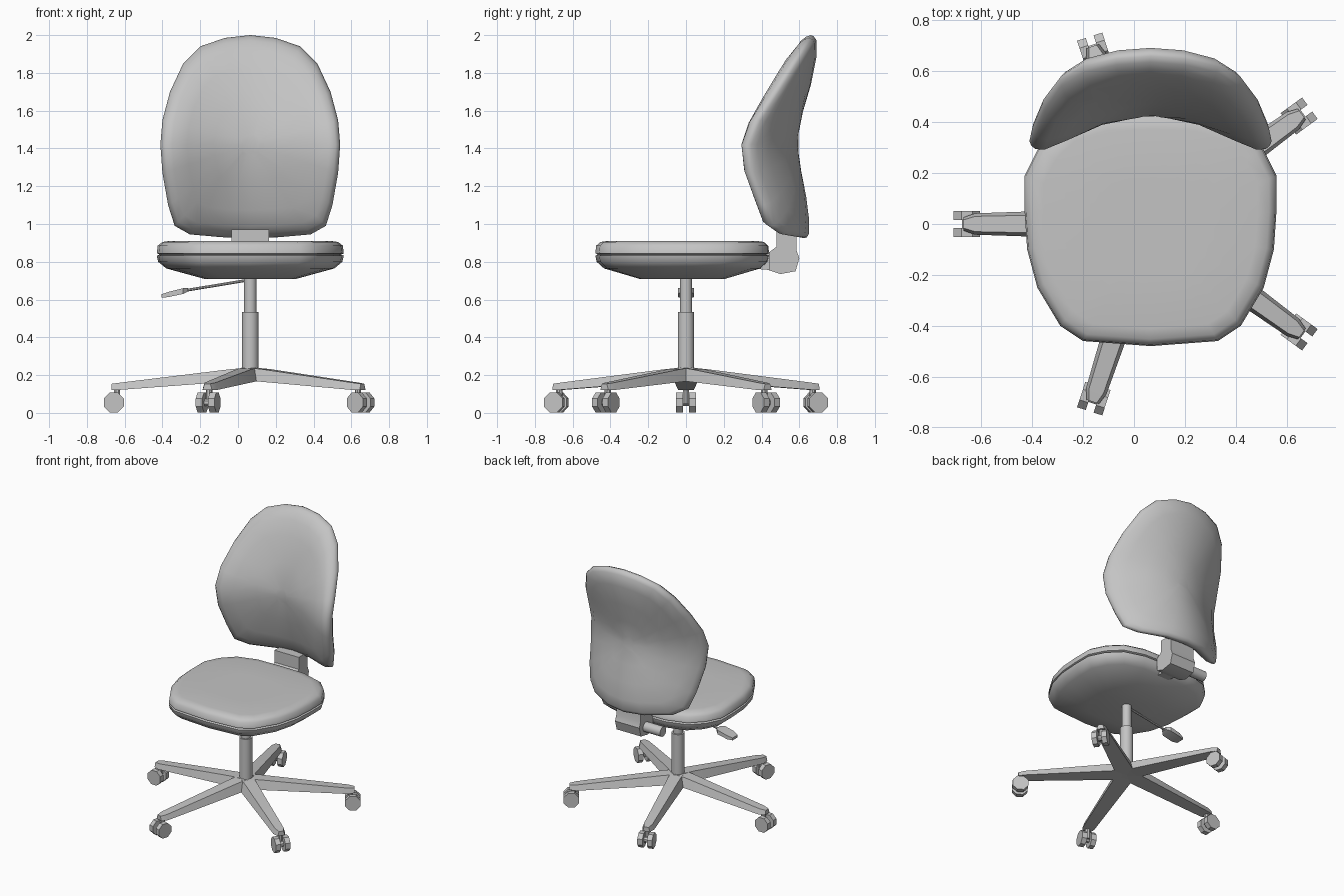
import bpy, bmesh, math
from mathutils import Vector, Matrix

old = bpy.data.objects.get("Cube")
if old:
    bpy.data.objects.remove(old, do_unlink=True)

CX = 0.065  # x of the column axis

grey = bpy.data.materials.new("plain_grey")
grey.use_nodes = True
grey.diffuse_color = (0.55, 0.55, 0.55, 1)
grey.node_tree.nodes["Principled BSDF"].inputs["Base Color"].default_value = (0.55, 0.55, 0.55, 1)


def loft(name, rings, angle=30, matrix=None):
    """Skin a list of equal-length point rings and close both ends."""
    bm = bmesh.new()
    loops = [[bm.verts.new(p) for p in ring] for ring in rings]
    n = len(loops[0])
    for a, b in zip(loops, loops[1:]):
        for i in range(n):
            j = (i + 1) % n
            bm.faces.new((a[i], a[j], b[j], b[i]))
    bm.faces.new(loops[0])
    bm.faces.new(loops[-1])
    bmesh.ops.recalc_face_normals(bm, faces=bm.faces)
    mesh = bpy.data.meshes.new(name)
    bm.to_mesh(mesh)
    bm.free()
    mesh.materials.append(grey)
    obj = bpy.data.objects.new(name, mesh)
    bpy.context.collection.objects.link(obj)
    if matrix:
        obj.matrix_world = matrix
    bpy.ops.object.select_all(action='DESELECT')
    obj.select_set(True)
    bpy.context.view_layer.objects.active = obj
    bpy.ops.object.shade_smooth_by_angle(angle=math.radians(angle))
    return obj


def rod(name, start, end, radius, sides=16, matrix=None):
    start, end = Vector(start), Vector(end)
    rot = (end - start).to_track_quat('Z', 'Y')
    circle = [rot @ Vector((radius * math.cos(t), radius * math.sin(t), 0))
              for t in (2 * math.pi * (i + 0.5) / sides for i in range(sides))]
    angle = 50 if sides > 8 else 20
    return loft(name, [[p + c for c in circle] for p in (start, end)], angle, matrix)


def mirrored(half):
    return half + [(-x, v) for x, v in reversed(half[1:-1])]


def lerp(table, z):
    for (z0, v0), (z1, v1) in zip(table, table[1:]):
        if z <= z1:
            t = max(0, (z - z0) / (z1 - z0))
            return v0 + (v1 - v0) * t
    return table[-1][1]


# Seat: one outline at several heights, with a seam groove around the middle
seat_outline = mirrored([(0, -.46), (.265, -.44), (.355, -.38), (.445, -.23), (.485, -.08),
                         (.495, .07), (.495, .21), (.44, .32), (.35, .41), (.2, .455), (0, .46)])
seat_levels = [(.48, .708), (.9, .765), (.985, .80), (1, .832), (.97, .838),
               (1, .845), (.99, .885), (.94, .905), (.85, .911), (.4, .911)]
loft("seat", [[(CX + x * s, -.02 + y * s, z) for x, y in seat_outline]
              for s, z in seat_levels], 50)

# Backrest: outline rings wrapped on a surface that bends forward at the sides
back_outline = mirrored([(0, 2.0), (.135, 1.985), (.265, 1.94), (.355, 1.85), (.425, 1.7),
                         (.465, 1.55), (.476, 1.42), (.465, 1.27), (.435, 1.1),
                         (.4, .99), (.32, .945), (.15, .93), (0, .925)])
spine = [(.92, .655), (1.08, .65), (1.2, .625), (1.33, .60), (1.45, .59),
         (1.6, .62), (1.73, .66), (1.93, .70), (2.0, .69)]
bend = [(.92, 1.1), (1.35, 1.1), (1.85, .7), (2.0, .7)]
back_rings = [(.1, 0), (.3, 0), (.55, 0), (.8, 0), (.95, .002), (.99, .015), (1, .03),
              (.985, .055), (.95, .085), (.87, .12), (.7, .15), (.4, .165), (.1, .17)]


def back_point(x, z, s, depth):
    x, z = x * s, 1.42 + (z - 1.42) * s
    return (CX + x, lerp(spine, z) - lerp(bend, z) * x * x - depth, z)


loft("backrest", [[back_point(x, z, s, d) for x, z in back_outline]
                  for s, d in back_rings], 50)

# Bracket joining seat and backrest, its arm and its side knob
bracket = [(.44, .755), (.5, .735), (.58, .75), (.60, .82), (.585, .86), (.585, .97),
           (.48, .97), (.48, .88), (.44, .85)]
loft("back_bracket", [[(CX + dx, y, z) for y, z in bracket] for dx in (-.1, .1)])
loft("bracket_arm", [[(CX + dx, y, z) for dx, z in
                      ((-.05, low), (.05, low), (.05, .85), (-.05, .85))]
                     for y, low in ((.2, .772), (.38, .762), (.46, .755))])
rod("bracket_knob", (CX - .08, .52, .80), (CX - .24, .52, .80), .037, 12)

# Gas column
rod("column_sleeve", (CX, 0, .19), (CX, 0, .535), .044, 20)
rod("column_piston", (CX, 0, .53), (CX, 0, .73), .033, 20)

# Height lever with a flat paddle
rod("lever_rod", (CX, 0, .705), (-.28, 0, .648), .008, 8)
paddle = [(-.405, .03, .61, .628), (-.37, .042, .613, .64), (-.29, .042, .63, .66), (-.265, .02, .642, .66)]
loft("lever_paddle", [[(x, -w, lo), (x, w, lo), (x, w, hi), (x, -w, hi)]
                      for x, w, lo, hi in paddle])

# Five tapered legs, each with a twin-wheel caster
leg_sections = [(0, .045, .065, .24, .17), (.1, .042, .062, .232, .166),
                (.69, .03, .042, .16, .122), (.735, .016, .026, .154, .122)]
for k in range(5):
    turn = Matrix.Translation((CX, 0, 0)) @ Matrix.Rotation(math.radians(180 + 72 * k), 4, 'Z')
    loft(f"leg_{k + 1}", [[(r, -wb, lo), (r, wb, lo), (r, wt, hi), (r, -wt, hi)]
                          for r, wt, wb, hi, lo in leg_sections], 30, turn)
    rod(f"caster_stem_{k + 1}", (.705, 0, .05), (.705, 0, .13), .017, 8, turn)
    rod(f"caster_axle_{k + 1}", (.722, -.03, .055), (.722, .03, .055), .02, 8, turn)
    for side, label in ((-1, "a"), (1, "b")):
        rod(f"caster_wheel_{k + 1}{label}", (.722, side * .016, .055),
            (.722, side * .052, .055), .0565, 8, turn)
